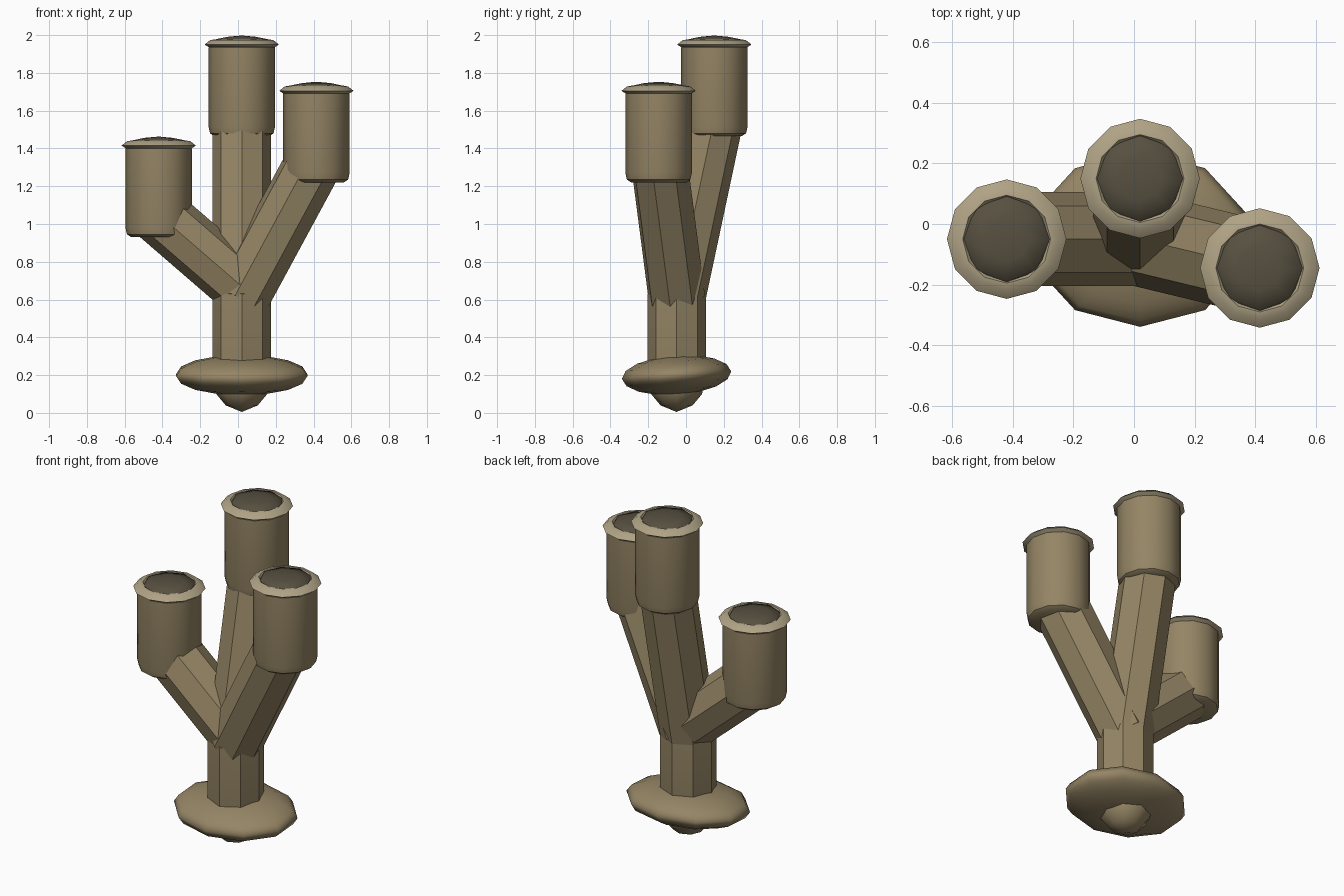
import bpy, bmesh, math
from mathutils import Vector, Matrix

if "Cube" in bpy.data.objects:
    bpy.data.objects.remove(bpy.data.objects["Cube"])


def material(name, rgb):
    m = bpy.data.materials.new(name)
    m.diffuse_color = (*rgb, 1)
    m.use_nodes = True
    m.node_tree.nodes["Principled BSDF"].inputs["Base Color"].default_value = m.diffuse_color
    return m


BODY = material("sponge_tan", (0.30, 0.235, 0.13))
RIM = material("rim_pale", (0.43, 0.365, 0.235))
DARK = material("opening_dark", (0.095, 0.08, 0.052))


def lathe(name, profile, sides, mat, matrix, angle=40):
    """Revolve (radius, height) points about z; zero radius makes a pole."""
    bm = bmesh.new()
    rings = []
    for r, z in profile:
        n = 1 if r == 0 else sides
        rings.append([bm.verts.new((r * math.sin(2 * math.pi * i / sides),
                                    -r * math.cos(2 * math.pi * i / sides), z))
                      for i in range(n)])
    for a, b in zip(rings, rings[1:]):
        for i in range(sides):
            j = (i + 1) % sides
            quad = [a[i % len(a)], a[j % len(a)], b[j % len(b)], b[i % len(b)]]
            bm.faces.new(list(dict.fromkeys(quad)))
    bmesh.ops.recalc_face_normals(bm, faces=bm.faces)
    mesh = bpy.data.meshes.new(name)
    bm.to_mesh(mesh)
    bm.free()
    mesh.materials.append(mat)
    ob = bpy.data.objects.new(name, mesh)
    bpy.context.collection.objects.link(ob)
    ob.matrix_world = matrix
    bpy.ops.object.select_all(action='DESELECT')
    ob.select_set(True)
    bpy.context.view_layer.objects.active = ob
    bpy.ops.object.shade_smooth_by_angle(angle=math.radians(angle))
    return ob


def tube(name, a, b, r, sides):
    a, b = Vector(a), Vector(b)
    d = b - a
    rot = d.to_track_quat('Z', 'Y').to_matrix().to_4x4()
    return lathe(name, [(0, 0), (r, 0), (r, d.length), (0, d.length)], sides,
                 BODY, Matrix.Translation(a) @ rot)


# trunk with pointed root below the foot
lathe("trunk", [(0, 0.005), (0.085, 0.04), (0.135, 0.1), (0.155, 0.2),
                (0.155, 0.63), (0, 0.68)], 8, BODY,
      Matrix.Translation((0.02, -0.05, 0)))

# flattened, slightly tilted foot
foot = [(math.sin(t * math.pi / 8), -math.cos(t * math.pi / 8)) for t in range(9)]
foot[0], foot[-1] = (0, -1), (0, 1)
lathe("foot", foot, 10, BODY,
      Matrix.Translation((0.02, -0.05, 0.2)) @ Matrix.Rotation(math.radians(4), 4, 'X')
      @ Matrix.Diagonal((0.365, 0.29, 0.105, 1)), 60)

# side, cup centre x, y, cup bottom z, branch start z, branch end z
ARMS = [("left", -0.42, -0.05, 0.93, 0.67, 1.05),
        ("right", 0.415, -0.145, 1.22, 0.62, 1.35),
        ("middle", 0.02, 0.15, 1.465, 0.62, 1.56)]

for side, x, y, z, z0, z1 in ARMS:
    tube(side + "_branch", (0.02, -0.05, z0), (x, y, z1), 0.155, 8)
    place = Matrix.Translation((x, y, z))
    # cup with softened bottom edge
    lathe(side + "_cup", [(0, 0), (0.145, 0.0), (0.168, 0.015), (0.176, 0.05),
                          (0.176, 0.47), (0.16, 0.48), (0, 0.48)], 12, BODY, place)
    # flared lip around the opening
    lathe(side + "_rim", [(0.125, 0.485), (0.165, 0.465), (0.197, 0.485),
                          (0.168, 0.508), (0.145, 0.512), (0.125, 0.485)],
          12, RIM, place, 60)
    # dark domed opening
    lathe(side + "_opening", [(0.148, 0.495), (0.138, 0.513), (0.075, 0.526),
                              (0, 0.533)], 8, DARK, place, 60)
